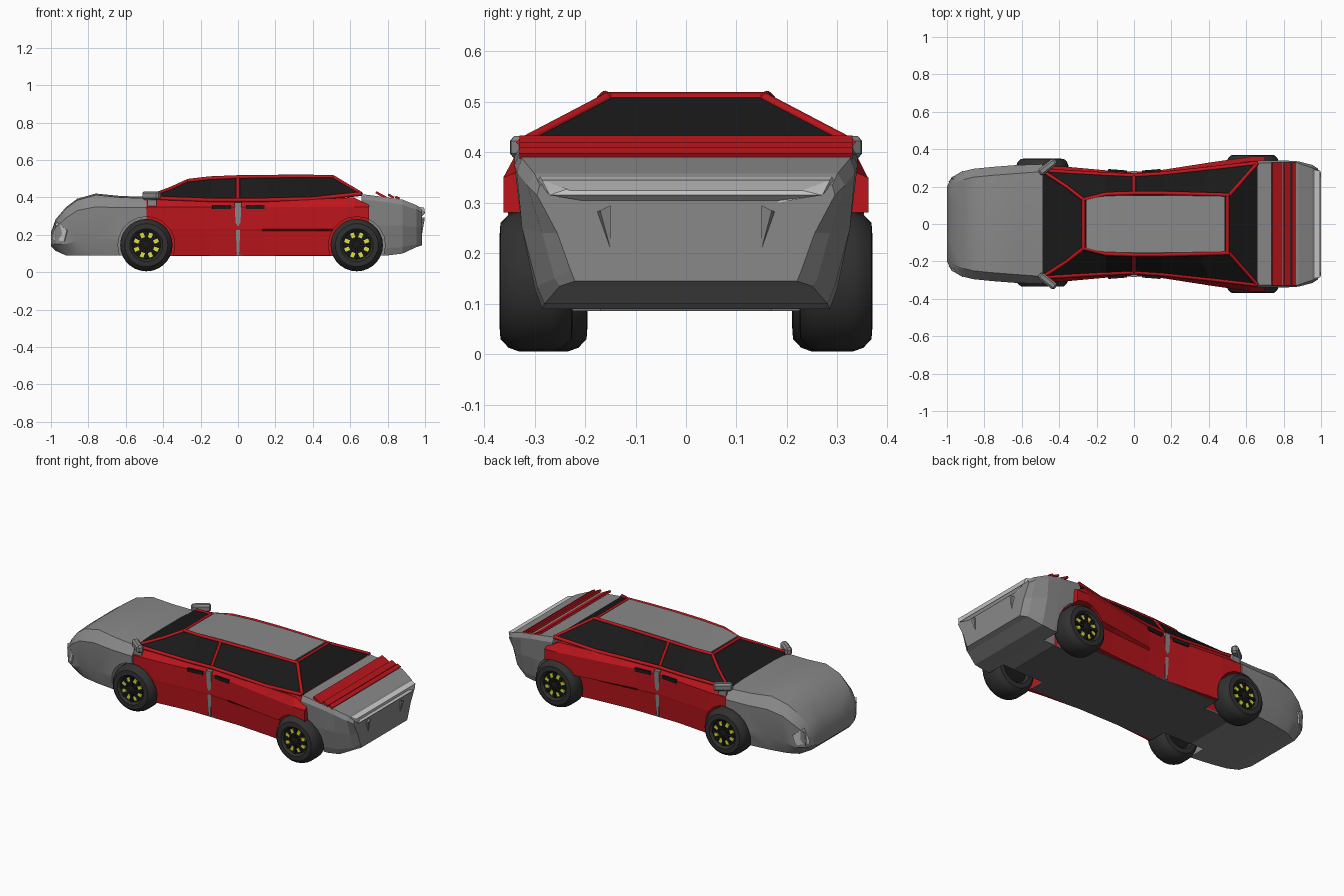
import bpy, bmesh, math
from mathutils import Vector, Matrix

if "Cube" in bpy.data.objects:
    bpy.data.objects.remove(bpy.data.objects["Cube"])


def mat(name, c):
    m = bpy.data.materials.new(name)
    m.diffuse_color = (*c, 1)
    m.use_nodes = True
    m.node_tree.nodes["Principled BSDF"].inputs["Base Color"].default_value = m.diffuse_color
    return m


RED = mat("red_paint", (0.5, 0.008, 0.012))
BLACK = mat("black_glass", (0.01, 0.01, 0.01))
RUBBER = mat("rubber", (0.03, 0.03, 0.03))
YELLOW = mat("yellow", (0.75, 0.75, 0.05))
GREY = mat("grey_paint", (0.25, 0.25, 0.25))
DARK = mat("dark_grey", (0.12, 0.12, 0.12))


def finish(name, bm, m=None, smooth=0):
    bmesh.ops.recalc_face_normals(bm, faces=bm.faces)
    me = bpy.data.meshes.new(name)
    bm.to_mesh(me)
    bm.free()
    ob = bpy.data.objects.new(name, me)
    bpy.context.collection.objects.link(ob)
    if m:
        me.materials.append(m)
    if smooth:
        activate(ob)
        bpy.ops.object.shade_smooth_by_angle(angle=math.radians(smooth))
    return ob


def activate(ob):
    bpy.ops.object.select_all(action='DESELECT')
    ob.select_set(True)
    bpy.context.view_layer.objects.active = ob


def skin(name, rings, m=None, cap=True, closed=False, smooth=0):
    bm = bmesh.new()
    vs = [[bm.verts.new(p) for p in r] for r in rings]
    n = len(vs[0])
    pairs = list(zip(vs, vs[1:])) + ([(vs[-1], vs[0])] if closed else [])
    for a, b in pairs:
        for i in range(n):
            j = (i + 1) % n
            bm.faces.new((a[i], a[j], b[j], b[i]))
    if cap and not closed:
        bm.faces.new(vs[0])
        bm.faces.new(vs[-1])
    return finish(name, bm, m, smooth)


def loft(name, sections, m=None, smooth=0):
    # each section: x, then half outline (y, z) from bottom to top, mirrored
    rings = [[(x, y, z) for y, z in h] + [(x, -y, z) for y, z in reversed(h)] for x, h in sections]
    return skin(name, rings, m, smooth=smooth)


def box(name, loc, size, m=None, rot=(0, 0, 0), bevel=0):
    bm = bmesh.new()
    bmesh.ops.create_cube(bm, size=1, matrix=Matrix.Diagonal((*size, 1)))
    if bevel:
        bmesh.ops.bevel(bm, geom=bm.edges[:], offset=bevel, segments=1, affect='EDGES')
    ob = finish(name, bm, m)
    ob.location, ob.rotation_euler = loc, rot
    return ob


def bars(name, paths, depth, m, mirror=True):
    cu = bpy.data.curves.new(name, 'CURVE')
    cu.dimensions = '3D'
    cu.bevel_depth, cu.bevel_resolution, cu.use_fill_caps = depth, 0, True
    for path in paths:
        for s in ((1, -1) if mirror else (1,)):
            sp = cu.splines.new('POLY')
            sp.points.add(len(path) - 1)
            for p, (x, y, z) in zip(sp.points, path):
                p.co = (x, s * y, z, 1)
    cu.materials.append(m)
    ob = bpy.data.objects.new(name, cu)
    bpy.context.collection.objects.link(ob)
    activate(ob)
    bpy.ops.object.convert(target='MESH')


# body shells
front = loft("front_body", [(x, [(wb, zb), (wm, zm), (ws, zs), (wt, zt), (wt * .5, zt + .008)])
    for x, wb, zb, wm, zm, ws, zs, wt, zt in [
        (-1.0, .15, .14, .19, .155, .20, .19, .17, .205),
        (-.975, .18, .115, .24, .15, .25, .24, .21, .275),
        (-.92, .22, .09, .27, .15, .28, .29, .235, .34),
        (-.86, .25, .09, .285, .17, .295, .33, .25, .385),
        (-.76, .27, .09, .297, .18, .305, .35, .26, .413),
        (-.63, .285, .09, .305, .18, .315, .345, .27, .40),
        (-.49, .29, .09, .31, .18, .32, .345, .28, .395)]], GREY, 25)
mid = loft("door_body", [(x, [(wl - .012, .09), (wl, .22), (wu, .232), (wu, .35), (wu - .025, zt)])
    for x, wl, wu, zt in [
        (-.5, .31, .312, .385), (-.36, .305, .306, .385), (-.15, .285, .287, .385), (0, .276, .278, .385),
        (.13, .28, .286, .385), (.4, .30, .328, .39), (.62, .325, .36, .40), (.7, .325, .362, .36)]], RED)
rear = loft("rear_body", [(x, [(wb, zb), (wm, zm), (wn, zn), (ws, zs), (wt, zt)])
    for x, wb, zb, wm, zm, wn, zn, ws, zs, wt, zt in [
        (.66, .28, .09, .30, .13, .325, .25, .34, .39, .325, .418),
        (.80, .285, .09, .30, .13, .325, .25, .34, .375, .33, .40),
        (.88, .28, .10, .295, .135, .325, .25, .335, .36, .325, .388),
        (.955, .25, .135, .26, .15, .285, .24, .315, .335, .30, .358),
        (.985, .22, .145, .23, .17, .255, .24, .295, .315, .29, .335)]], GREY)
floor = box("underbody", (.08, 0, .092), (1.24, .53, .012), DARK)

# wheel arch openings
WHEELS = [(-.49, .28, .14), (-.49, -.265, .14), (.635, .297, .145), (.635, -.297, .145)]
for k, ob in enumerate((front, mid, rear, floor)):
    for wx, wy, _ in WHEELS:
        bm = bmesh.new()
        s = 1 if wy > 0 else -1
        bmesh.ops.create_cone(bm, cap_ends=True, segments=20, radius1=.152, radius2=.152, depth=.3,
                              matrix=Matrix.Translation((wx, s * .32, .145)) @ Matrix.Rotation(math.pi / 2, 4, 'X'))
        cut = finish("arch_cutter", bm)
        cut.hide_render = True
        activate(ob)
        md = ob.modifiers.new("arch", 'BOOLEAN')
        md.operation, md.object, md.solver = 'DIFFERENCE', cut, 'EXACT'
        bpy.ops.object.modifier_apply(modifier="arch")
        bpy.data.objects.remove(cut)

# glass cabin
base = [(-.49, .285, .398), (-.15, .265, .385), (0, .258, .385), (.15, .268, .386), (.4, .295, .392), (.66, .325, .42)]
top = [(-.27, .13, .488), (-.15, .16, .502), (0, .165, .508), (.15, .165, .51), (.35, .16, .511), (.51, .155, .509)]
ring = lambda h: h + [(x, -y, z) for x, y, z in reversed(h)]
skin("cabin_glass", [ring(base), ring(top)], BLACK)

# window frames, pillars and roof panel
bars("belt_rail", [base], .012, RED)
bars("roof_rail", [[(-.27, .13, .488), *top[1:]]], .011, RED)
bars("pillars", [[base[0], (-.36, .20, .447), top[0]], [base[2], top[2]], [top[-1], base[-1]]], .01, RED)
bars("roof_headers", [[(-.27, -.13, .489), (-.27, .13, .489)], [(.5, -.155, .508), (.5, .155, .508)]], .011, RED, False)
loft("roof_panel", [(x, [(w, z - .015), (w, z)]) for x, w, z in
     [(-.255, .135, .496), (-.15, .15, .508), (0, .153, .514), (.2, .153, .517), (.485, .148, .516)]], GREY)

# rear deck slats
for x, z, l in [(.765, .413, .062), (.818, .407, .035), (.853, .398, .025)]:
    box("deck_slat", (x, 0, z), (l, .66, .012), RED, (0, math.radians(28), 0))

# tail light panel with raised rim, and plate recess fins
skin("tail_light", [[(.955, -.29, .353), (.955, .29, .353), (.965, .295, .345), (.965, -.295, .345)],
                    [(.995, -.285, .345), (.995, .285, .345), (1.0, .27, .315), (1.0, -.27, .315)],
                    [(.98, -.15, .295), (.98, .15, .295), (.97, .15, .295), (.97, -.15, .295)]])
for s in (1, -1):
    skin("tail_fin", [[(.975, s * .15, .29), (.975, s * .18, .28), (.975, s * .15, .21)],
                      [(.998, s * .15, .295), (.998, s * .17, .285), (.985, s * .15, .21)]], GREY)

# side details
for s in (1, -1):
    skin("door_seam", [[(-.018, s * .26, .372), (.018, s * .26, .372), (.018, s * .283, .372), (-.018, s * .283, .372)],
                       [(-.006, s * .255, .092), (.006, s * .255, .092), (.006, s * .272, .092), (-.006, s * .272, .092)]], GREY)
    for x in (-.088, .092):
        box("door_handle", (x, s * .284, .347), (.1, .012, .02), BLACK, (0, 0, s * x * .9))
    box("side_mirror", (-.462, s * .305, .41), (.11, .04, .045), GREY, (0, 0, s * math.radians(38)), .01)
    box("mirror_arm", (-.46, s * .295, .375), (.05, .025, .04), GREY)
    # headlight follows the nose corner
    skin("headlight", [[(-.992, s * .225, .175), (-.93, s * .275, .165), (-.915, s * .284, .225), (-.972, s * .25, .27)],
                       [(-.97, s * .20, .175), (-.92, s * .25, .165), (-.90, s * .26, .225), (-.95, s * .22, .26)]])


# wheels: lathed tyre, dished rim, black spokes and yellow inserts
def lathe(name, prof, wx, wy, m, closed, seg=28):
    rings = [[(wx + r * math.cos(a), wy + y, .145 + r * math.sin(a))
              for a in (2 * math.pi * i / seg for i in range(seg))] for r, y in prof]
    return skin(name, rings, m, closed=closed, smooth=35)


for wx, wy, w in WHEELS:
    h, s = w / 2, (1 if wy > 0 else -1)
    half = [(.076, h - .012), (.088, h), (.115, h - .002), (.132, h - .018), (.14, h - .04)]
    lathe("tyre", half + [(r, -y) for r, y in reversed(half)], wx, wy, RUBBER, True)
    lathe("rim", [(.079, -h + .02), (.079, h - .02)], wx, wy, BLACK, False)
    lathe("hub", [(.02, s * (h - .025)), (.02, s * (h - .008)), (.012, s * (h - .004))], wx, wy, BLACK, False, 12)
    for i in range(8):
        for nm, off, r, size, m in (("spoke", 0, .045, (.06, .02, .014), BLACK),
                                    ("rim_insert", .5, .056, (.026, .01, .02), YELLOW)):
            a = (i + off) * math.pi / 4
            box(nm, (wx + r * math.cos(a), wy + s * (h - .017), .145 + r * math.sin(a)), size, m, (0, -a, 0))
